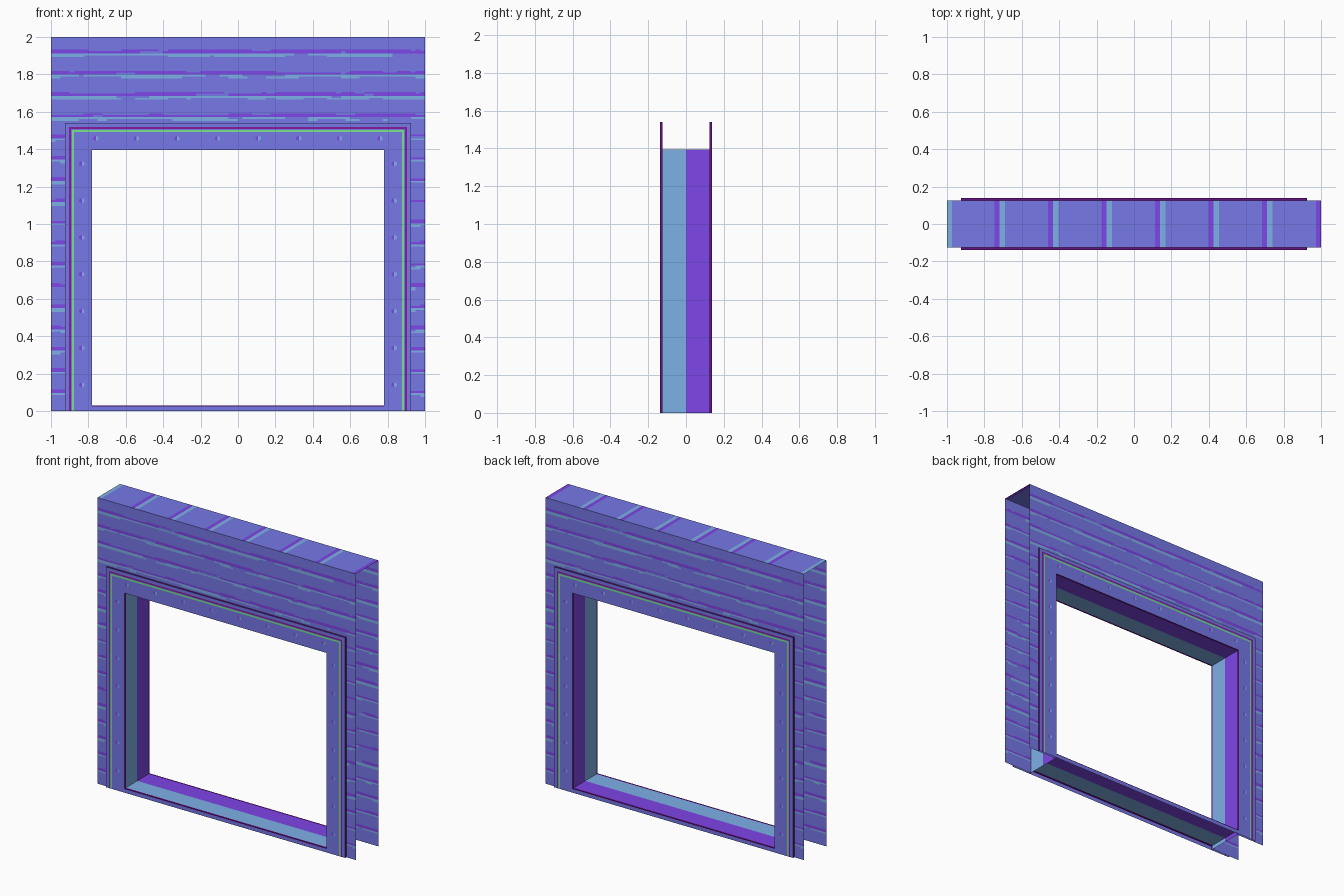
import bpy, bmesh, math, random

if "Cube" in bpy.data.objects:
    bpy.data.objects.remove(bpy.data.objects["Cube"])

random.seed(4)

# ---- colours (sRGB in, linear out) ----
def lin(c):
    c /= 255
    return c / 12.92 if c < 0.04045 else ((c + 0.055) / 1.055) ** 2.4

PALETTE = [("periwinkle", (122, 124, 238)), ("violet", (130, 72, 238)),
           ("light_blue", (128, 180, 235)), ("green", (118, 230, 140)),
           ("magenta", (136, 26, 155)), ("deep_purple", (100, 18, 130))]
MATS = []
for name, rgb in PALETTE:
    m = bpy.data.materials.new(name)
    m.diffuse_color = (*[lin(c) for c in rgb], 1)
    m.use_nodes = True
    m.node_tree.nodes["Principled BSDF"].inputs["Base Color"].default_value = m.diffuse_color
    MATS.append(m)
BASE, VIOLET, BLUE, GREEN, MAGENTA, DEEP = range(6)

# ---- overall sizes ----
WALL_Y, FRAME_Y = 0.125, 0.138
OPEN_X, OPEN_Z, SILL = 0.78, 1.395, 0.03
RIM = 0.145                                  # frame width around the opening


def build(name, quads, both_sides=False):
    """quads: list of (four points, material). Optionally repeat turned to the back."""
    bm = bmesh.new()
    for pts, mat in quads:
        bm.faces.new([bm.verts.new(p) for p in pts]).material_index = mat
    bmesh.ops.remove_doubles(bm, verts=bm.verts, dist=1e-5)
    me = bpy.data.meshes.new(name)
    bm.to_mesh(me)
    bm.free()
    for m in MATS:
        me.materials.append(m)
    for i in range(2 if both_sides else 1):
        ob = bpy.data.objects.new(("front_", "back_")[i] + name if both_sides else name, me)
        ob.rotation_euler.z = math.pi * i
        bpy.context.collection.objects.link(ob)


def front(x0, x1, z0, z1, y):
    """Rectangle facing the front."""
    return [(x0, -y, z0), (x1, -y, z0), (x1, -y, z1), (x0, -y, z1)]


# ---- plank wall: a grid of cells with ragged seam dashes, running on behind the frame ----
xs = sorted({round(-1 + 0.025 * i, 3) for i in range(81)} | {-OPEN_X, OPEN_X})
SEAM = [(BLUE, 0.010, 0.35), (BLUE, 0.010, 0.8), (VIOLET, 0.012, 0.9), (VIOLET, 0.008, 0.5)]
bands, z = [], 0.0                           # (z0, z1, colour, chance)
for row in range(16, -1, -1):
    start = 1.892 - 0.1135 * row
    bands.append((z, start, BASE, 1))
    z = start
    for col, h, chance in SEAM:
        bands.append((z, z + h, col, chance))
        z += h
bands.append((z, 2.0, BASE, 1))
split = []                                   # cut the band that meets the opening top
for z0, z1, c, p in bands:
    if z0 < OPEN_Z < z1:
        split += [(z0, OPEN_Z, c, p), (OPEN_Z, z1, c, p)]
    else:
        split.append((z0, z1, c, p))
cells = []
for z0, z1, col, chance in split:
    on = random.random() < chance
    for x0, x1 in zip(xs, xs[1:]):
        if random.random() < 0.25:
            on = random.random() < chance
        if abs(x0 + x1) / 2 < OPEN_X and z1 <= OPEN_Z + 1e-4:
            continue
        cells.append((front(x0, x1, z0, z1, WALL_Y), col if on else BASE))
build("wall", cells, True)

# ---- wall top with crosswise joints ----
cuts = [(-1, BLUE), (-0.972, BASE)]
for i in range(6):
    c = -0.718 + 0.286 * i
    cuts += [(c - 0.027, VIOLET), (c, BLUE), (c + 0.028, BASE)]
cuts += [(0.972, VIOLET), (1, None)]
build("wall_top", [([(a, -WALL_Y, 2), (b, -WALL_Y, 2), (b, WALL_Y, 2), (a, WALL_Y, 2)], col)
                   for (a, col), (b, _) in zip(cuts, cuts[1:])])

# ---- frame face: nested arch bands, outer step, inner edge and the low front strip ----
def arch(a, b, ya, yb):
    """Strip from offset a to offset b around the opening."""
    def path(o, y):
        x, t = OPEN_X + o, OPEN_Z + o
        return [(-x, -y, 0), (-x, -y, t), (x, -y, t), (x, -y, 0)]
    p, q = path(a, ya), path(b, yb)
    return [[p[i], p[i + 1], q[i + 1], q[i]] for i in range(3)]

offsets = [(0, BASE), (0.097, GREEN), (0.108, BASE), (0.113, MAGENTA), (0.123, BASE), (RIM, None)]
frame = [(q, col) for (a, col), (b, _) in zip(offsets, offsets[1:])
         for q in arch(a, b, FRAME_Y, FRAME_Y)]
frame += [(q, DEEP) for q in arch(RIM, RIM, FRAME_Y, WALL_Y)]
frame += [(q, DEEP) for q in arch(0, 0, WALL_Y, FRAME_Y)]
frame.append((front(-OPEN_X, OPEN_X, 0, SILL - 0.005, FRAME_Y), BASE))
frame.append((front(-OPEN_X, OPEN_X, SILL - 0.005, SILL, FRAME_Y), DEEP))
frame.append(([(-OPEN_X, -FRAME_Y, SILL), (OPEN_X, -FRAME_Y, SILL),
               (OPEN_X, -WALL_Y, SILL), (-OPEN_X, -WALL_Y, SILL)], DEEP))
build("frame", frame, True)

# ---- bolts: small two-tone plates ----
bolts = []
spots = [(s * 0.835, 0.14 + 0.197 * i) for s in (-1, 1) for i in range(7)]
spots += [(-0.76 + 0.217 * i, 1.458) for i in range(8)]
y, r = FRAME_Y + 0.001, 0.014
for x, z in spots:
    for s, col in ((-1, VIOLET), (1, BLUE)):
        pts = [(x, -y, z - r), (x + s * r, -y, z - r / 2),
               (x + s * r, -y, z + r / 2), (x, -y, z + r)]
        bolts.append((pts[::s], col))
build("bolts", bolts, True)

# ---- opening lining: jambs, head and sill, blue in front and violet behind ----
lining = []
for y0, y1, col in ((-WALL_Y, 0, BLUE), (0, WALL_Y, VIOLET)):
    for (xa, za), (xb, zb) in (((OPEN_X, 0), (OPEN_X, OPEN_Z)),
                               ((OPEN_X, OPEN_Z), (-OPEN_X, OPEN_Z)),
                               ((-OPEN_X, OPEN_Z), (-OPEN_X, 0)),
                               ((-OPEN_X, SILL), (OPEN_X, SILL))):
        lining.append(([(xa, y0, za), (xb, y0, zb), (xb, y1, zb), (xa, y1, za)], col))
build("opening_lining", lining)
